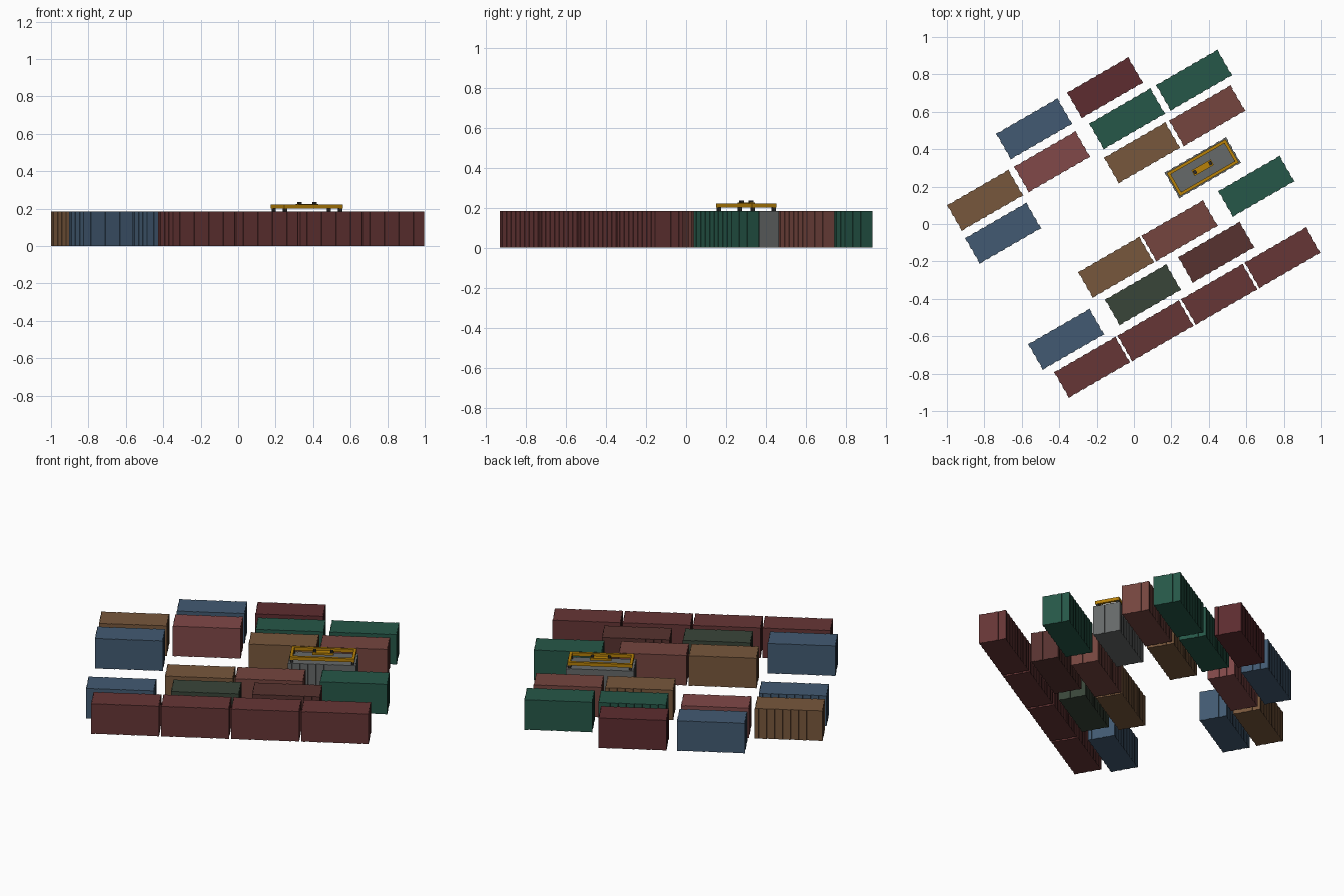
import bpy, bmesh, math
from mathutils import Matrix

if "Cube" in bpy.data.objects:
    bpy.data.objects.remove(bpy.data.objects["Cube"])

ANGLE = math.radians(30)
L, W, H = 0.380, 0.159, 0.184


def material(name, rgb):
    # shades are given as seen, so convert them to linear values
    m = bpy.data.materials.new(name)
    m.diffuse_color = (*[(c / 0.9) ** 2.2 for c in rgb], 1)
    m.use_nodes = True
    m.node_tree.nodes["Principled BSDF"].inputs["Base Color"].default_value = m.diffuse_color
    return m


def add_box(bm, centre, size):
    bmesh.ops.create_cube(bm, size=1, matrix=Matrix.Translation(centre) @ Matrix.Diagonal((*size, 1)))


def to_mesh(bm, name, mat):
    me = bpy.data.meshes.new(name)
    bm.to_mesh(me)
    bm.free()
    me.materials.append(mat)
    return me


def place(name, me, x, y):
    ob = bpy.data.objects.new(name, me)
    ob.location = (x + 0.003, y - 0.004, 0)
    ob.rotation_euler.z = ANGLE
    bpy.context.collection.objects.link(ob)
    return ob


def ribbed_side(length, ribs, depth):
    # square wave along one side: (distance along, inset)
    step = length / (2 * ribs + 1)
    pts = []
    for i in range(2 * ribs + 1):
        inset = depth if i % 2 else 0
        pts += [(i * step, inset), ((i + 1) * step, inset)]
    return pts[:-1]


def container_mesh(name, mat):
    # corrugated outline, walked around the four sides and extruded upwards
    d = 0.003
    outline = []
    for length, ribs, corner, along, inward in (
            (L, 8, (-L / 2, -W / 2), (1, 0), (0, 1)),
            (W, 3, (L / 2, -W / 2), (0, 1), (-1, 0)),
            (L, 8, (L / 2, W / 2), (-1, 0), (0, -1)),
            (W, 3, (-L / 2, W / 2), (0, -1), (1, 0))):
        for t, n in ribbed_side(length, ribs, d):
            outline.append([corner[k] + along[k] * t + inward[k] * n for k in (0, 1)])
    bm = bmesh.new()
    low = [bm.verts.new((x, y, 0)) for x, y in outline]
    high = [bm.verts.new((x, y, H)) for x, y in outline]
    bm.faces.new(low[::-1])
    bm.faces.new(high)
    for i in range(len(low)):
        j = (i + 1) % len(low)
        bm.faces.new((low[i], low[j], high[j], high[i]))
    return to_mesh(bm, name, mat)


# colour groups: name, colour, container centres
groups = [
    ("red", (0.36, 0.20, 0.20), [(-0.227, -0.762), (0.112, -0.567), (0.452, -0.372), (0.791, -0.176)]),
    ("blue", (0.24, 0.32, 0.40), [(-0.366, -0.612), (-0.537, 0.513), (-0.703, -0.045)]),
    ("olive", (0.21, 0.25, 0.21), [(0.045, -0.374)]),
    ("dark_red", (0.31, 0.19, 0.18), [(0.436, -0.147)]),
    ("brown", (0.42, 0.31, 0.22), [(-0.099, -0.227), (0.040, 0.385), (-0.799, 0.131)]),
    ("rust", (0.41, 0.25, 0.23), [(0.241, -0.032), (0.388, 0.583)]),
    ("green", (0.15, 0.31, 0.26), [(0.650, 0.206), (-0.040, 0.567), (0.318, 0.773)]),
    ("maroon", (0.33, 0.17, 0.18), [(-0.158, 0.733)]),
    ("rose", (0.45, 0.26, 0.26), [(-0.441, 0.337)]),
    ("grey", (0.36, 0.37, 0.37), [(0.364, 0.305)]),
]
for name, rgb, spots in groups:
    me = container_mesh(name + "_container", material(name + "_paint", rgb))
    for i, (x, y) in enumerate(spots):
        place(f"{name}_container_{i + 1}", me, x, y)

# lifting spreader resting over the grey container
yellow = material("yellow_paint", (0.64, 0.45, 0.06))
dark = material("dark_steel", (0.17, 0.17, 0.17))
SL, SW, B = 0.362, 0.142, 0.016
bm = bmesh.new()
for s in (-1, 1):
    add_box(bm, (0, s * (SW - B) / 2, 0.211), (SL, B, 0.020))
    add_box(bm, (s * (SL - B) / 2, 0, 0.211), (B, SW - 2 * B, 0.020))
place("spreader_frame", to_mesh(bm, "spreader_frame", yellow), 0.364, 0.305)

bm = bmesh.new()
add_box(bm, (0, 0, 0.219), (0.118, 0.034, 0.013))
place("spreader_head_beam", to_mesh(bm, "spreader_head_beam", yellow), 0.364, 0.305)

# twist locks under the corners
bm = bmesh.new()
for s in (-1, 1):
    for t in (-1, 1):
        add_box(bm, (s * 0.170, t * 0.060, 0.193), (0.016, 0.016, 0.020))
place("twist_locks", to_mesh(bm, "twist_locks", dark), 0.364, 0.305)

# lifting lugs on the head beam
bm = bmesh.new()
for s in (-1, 1):
    add_box(bm, (s * 0.047, 0, 0.229), (0.016, 0.020, 0.012))
place("lifting_lugs", to_mesh(bm, "lifting_lugs", dark), 0.364, 0.305)
